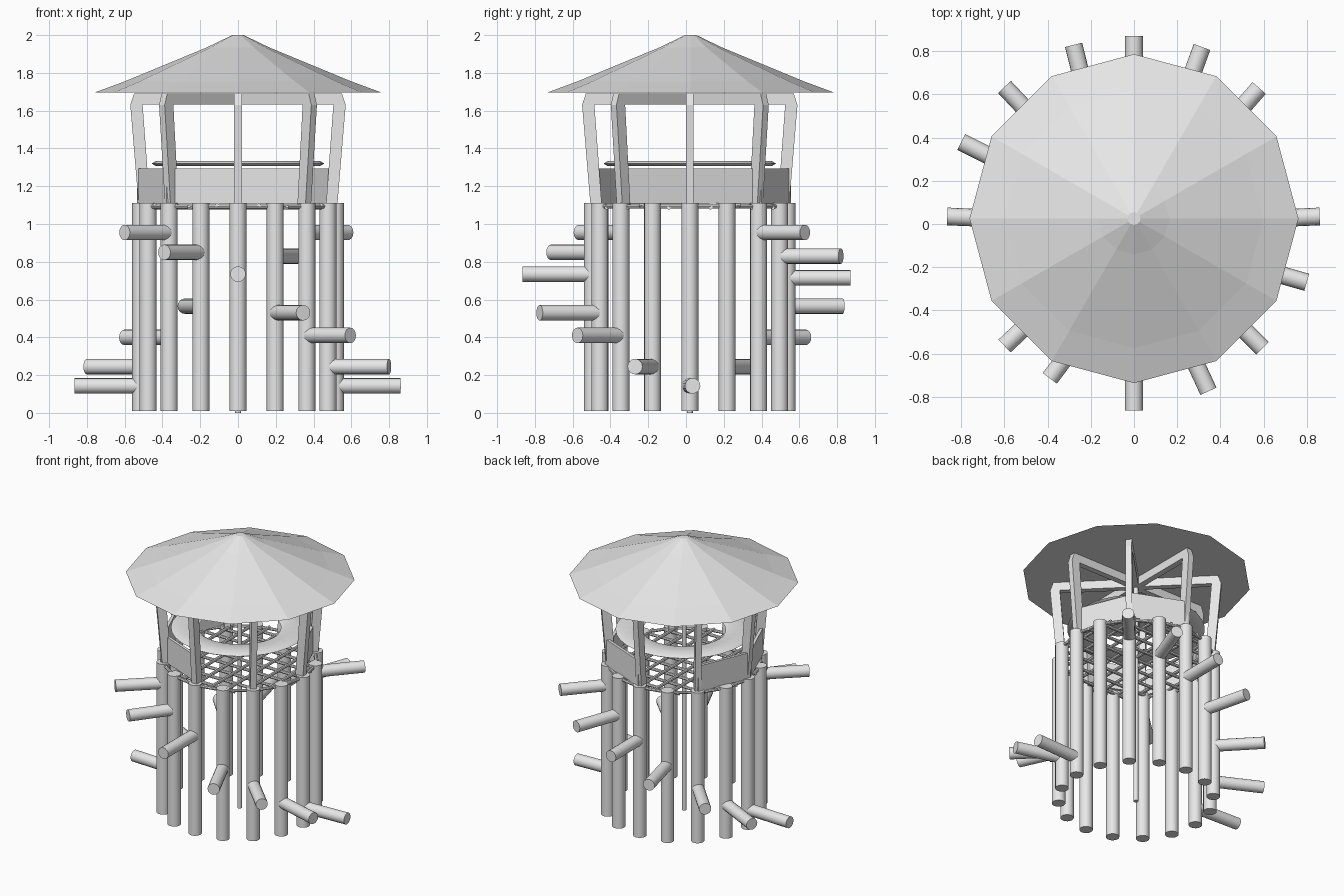
import bpy, bmesh, math
from mathutils import Vector

if "Cube" in bpy.data.objects:
    bpy.data.objects.remove(bpy.data.objects["Cube"])

CY = 0.02          # tower axis
mat = bpy.data.materials.new("plain_grey")
mat.use_nodes = True
GREY = (0.8, 0.8, 0.8, 1)
mat.diffuse_color = GREY
mat.node_tree.nodes["Principled BSDF"].inputs["Base Color"].default_value = GREY


def finish(name, bm, smooth=False):
    bmesh.ops.recalc_face_normals(bm, faces=bm.faces)
    me = bpy.data.meshes.new(name)
    bm.to_mesh(me)
    bm.free()
    ob = bpy.data.objects.new(name, me)
    bpy.context.collection.objects.link(ob)
    me.materials.append(mat)
    if smooth:
        bpy.ops.object.select_all(action='DESELECT')
        ob.select_set(True)
        bpy.context.view_layer.objects.active = ob
        bpy.ops.object.shade_smooth_by_angle(angle=math.radians(40))
    return ob


def polar(r, deg, z):
    a = math.radians(deg)
    return Vector((r * math.cos(a), CY + r * math.sin(a), z))


def rod(bm, a, b, r, n=16):
    """Capped cylinder from a to b."""
    a, b = Vector(a), Vector(b)
    made = bmesh.ops.create_cone(bm, cap_ends=True, segments=n, radius1=r, radius2=r, depth=(b - a).length)
    rot = (b - a).to_track_quat('Z', 'Y').to_matrix()
    for v in made["verts"]:
        v.co = rot @ v.co + (a + b) / 2


def prism(bm, outline, offset):
    """Flat outline extruded by an offset vector."""
    face = bm.faces.new([bm.verts.new(p) for p in outline])
    made = bmesh.ops.extrude_face_region(bm, geom=[face])
    for v in made["geom"]:
        if isinstance(v, bmesh.types.BMVert):
            v.co += offset


def lathe(bm, profile, n, closed, cy):
    """Spin an (r, z) profile around the vertical axis."""
    rings = [[bm.verts.new((r * math.cos(math.tau * i / n), cy + r * math.sin(math.tau * i / n), z))
              for i in range(n)] for r, z in profile]
    pairs = list(zip(rings, rings[1:] + rings[:1]))
    for lo, hi in pairs if closed else pairs[:-1]:
        for i in range(n):
            j = (i + 1) % n
            bm.faces.new((lo[i], lo[j], hi[j], hi[i]))
    if not closed:
        bm.faces.new(rings[0])
        bm.faces.new(rings[-1])


# Circle of upright logs
LEG_R = 0.515
bm = bmesh.new()
for i in range(16):
    rod(bm, polar(LEG_R, i * 22.5, 0.01), polar(LEG_R, i * 22.5, 1.11), 0.045)
finish("leg_logs", bm, True)

# Two spiral runs of step logs: leg angle, tip x, tip y, height
steps = [
    (180, -0.865, 0.035, 0.143), (157.5, -0.8, 0.38, 0.245), (135, -0.6, 0.635, 0.4),
    (112.5, -0.28, 0.83, 0.565), (90, 0, 0.87, 0.715), (67.5, 0.315, 0.82, 0.83),
    (45, 0.58, 0.63, 0.955),
    (0, 0.86, 0.035, 0.143), (-22.5, 0.8, -0.27, 0.245), (-45, 0.595, -0.575, 0.41),
    (-67.5, 0.345, -0.775, 0.53), (-90, 0, -0.865, 0.735), (-112.5, -0.39, -0.715, 0.85),
    (-135, -0.6, -0.565, 0.955)]
bm = bmesh.new()
for deg, x, y, z in steps:
    rod(bm, polar(LEG_R, deg, z), (x, y, z), 0.041)
finish("step_logs", bm, True)

# Central sliding pole
bm = bmesh.new()
rod(bm, (0, CY, 0), (0, CY, 1.66), 0.016, 12)
finish("centre_pole", bm, True)

# Lattice deck: two crossed layers of thin rods and a rim
bm = bmesh.new()
for i in range(-4, 5):
    d = i * 0.11
    h = math.sqrt(LEG_R ** 2 - d * d)
    rod(bm, (-h, CY + d, 1.087), (h, CY + d, 1.087), 0.011, 8)
    rod(bm, (d, CY - h, 1.1), (d, CY + h, 1.1), 0.011, 8)
for i in range(16):
    rod(bm, polar(LEG_R, i * 22.5, 1.093), polar(LEG_R, i * 22.5 + 22.5, 1.093), 0.011, 8)
finish("deck_lattice", bm, True)

# Leaning posts, each bending into a roof spoke
bm = bmesh.new()
frame = [(0.465, 1.09), (0.525, 1.09), (0.57, 1.63), (0.55, 1.692), (0, 1.692), (0, 1.632), (0.505, 1.632)]
for i in range(8):
    side = polar(0.042, i * 45 + 90, 0) - Vector((0, CY, 0))
    prism(bm, [polar(r, i * 45, z) - side / 2 for r, z in frame], side)
finish("posts_and_spokes", bm)

# Parapet panels between some of the posts: start angle, radius
bm = bmesh.new()
for deg, r in [(0, 0.5), (45, 0.535), (135, 0.535), (180, 0.535), (225, 0.5)]:
    a, b = polar(r, deg, 1.105), polar(r, deg + 45, 1.105)
    inward = (Vector((0, CY, 1.105)) - (a + b) / 2).normalized() * 0.02
    up = Vector((0, 0, 0.19))
    prism(bm, [a, b, b + up, a + up], inward)
finish("parapet_panels", bm)

# Flat ring shelf
bm = bmesh.new()
lathe(bm, [(0.275, 1.32), (0.295, 1.333), (0.435, 1.333), (0.457, 1.32), (0.435, 1.307), (0.295, 1.307)],
      32, True, CY)
finish("ring_shelf", bm, True)

# Twelve-sided roof with a slightly flared slope
bm = bmesh.new()
lathe(bm, [(0.762, 1.695), (0.6, 1.755), (0.165, 1.935), (0.03, 2.0)], 12, False, 0.025)
finish("roof", bm)
